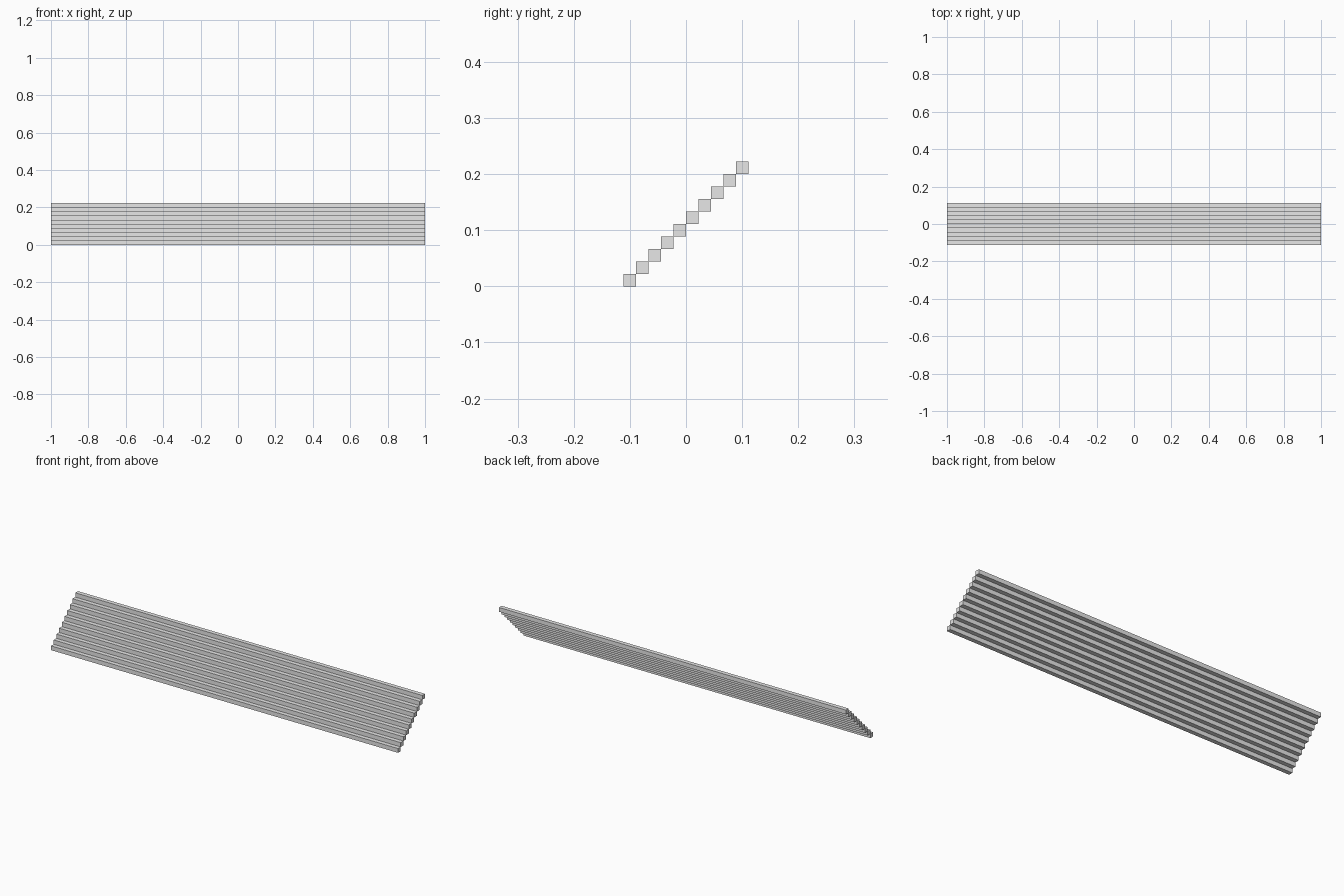
import bpy

if "Cube" in bpy.data.objects:
    bpy.data.objects.remove(bpy.data.objects["Cube"], do_unlink=True)

STEPS = 10
LENGTH = 2.0
RISE = 0.2222 / STEPS  # square tread section

# Plain grey for the whole staircase
grey = bpy.data.materials.new("plain_grey")
grey.use_nodes = True
colour = (0.8, 0.8, 0.8, 1.0)
grey.diffuse_color = colour
grey.node_tree.nodes["Principled BSDF"].inputs["Base Color"].default_value = colour


def add_step(index):
    """One long square bar, set one section back and up from the last."""
    y = (index - (STEPS - 1) / 2) * RISE
    z = (index + 0.5) * RISE
    bpy.ops.mesh.primitive_cube_add(size=1, location=(0, y, z))
    step = bpy.context.object
    step.name = f"step_{index + 1}"
    step.scale = (LENGTH, RISE, RISE)
    bpy.ops.object.transform_apply(location=False, rotation=False, scale=True)
    step.data.materials.append(grey)


# Flight of steps rising from front to back
for i in range(STEPS):
    add_step(i)
